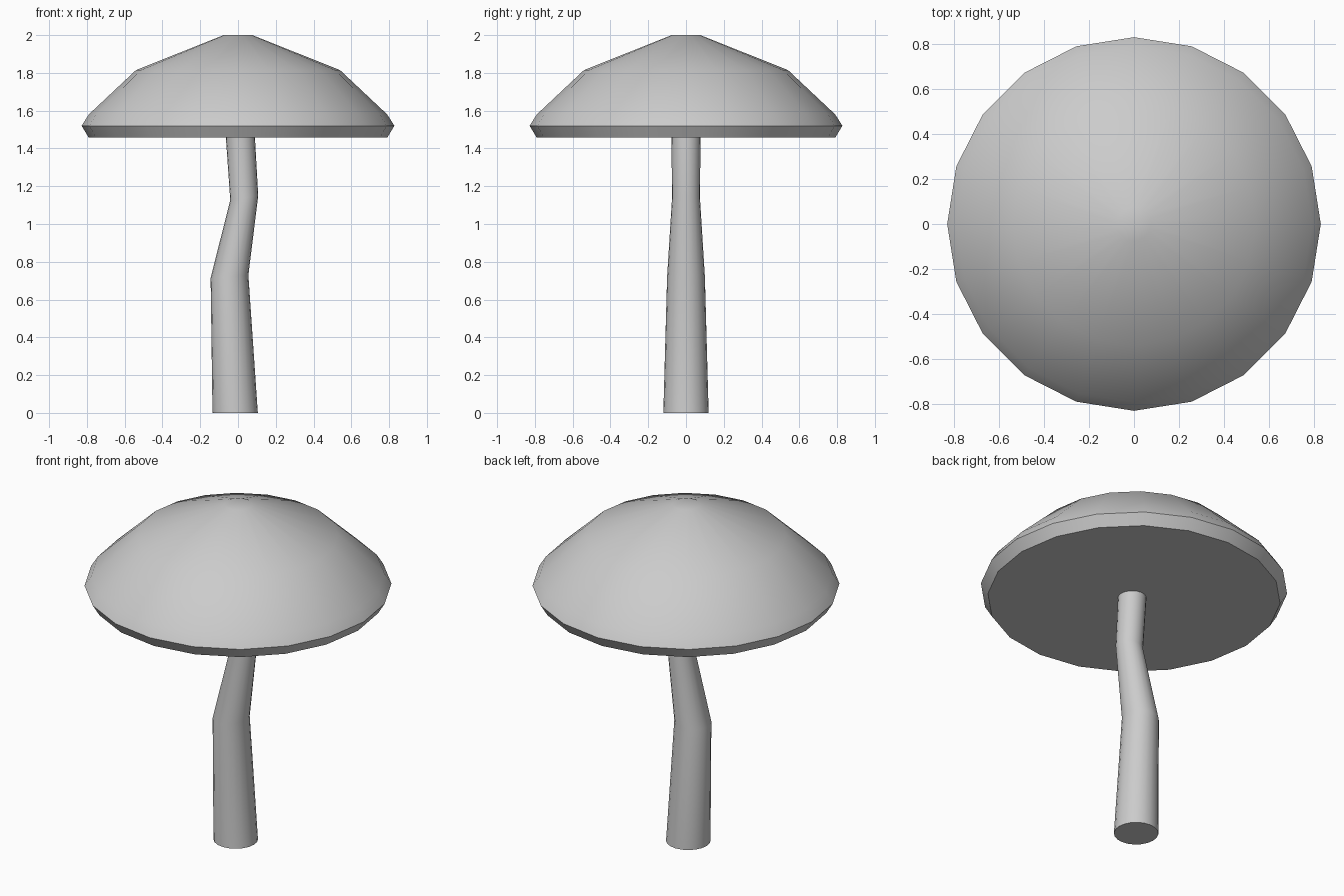
import bpy, bmesh
from math import cos, sin, pi, radians

if "Cube" in bpy.data.objects:
    bpy.data.objects.remove(bpy.data.objects["Cube"])

SIDES = 20


def lathe(name, rings, smooth_angle):
    """Loft capped rings given as (centre_x, z, radius, tilt along x)."""
    bm = bmesh.new()
    loops = []
    for cx, z, r, tilt in rings:
        loop = []
        for i in range(SIDES):
            a = 2 * pi * i / SIDES
            loop.append(bm.verts.new((cx + r * cos(a), r * sin(a), z + tilt * cos(a))))
        loops.append(loop)
    for low, high in zip(loops, loops[1:]):
        for i in range(SIDES):
            j = (i + 1) % SIDES
            bm.faces.new((low[i], low[j], high[j], high[i]))
    bm.faces.new(loops[0][::-1])
    bm.faces.new(loops[-1])
    mesh = bpy.data.meshes.new(name)
    bm.to_mesh(mesh)
    bm.free()
    obj = bpy.data.objects.new(name, mesh)
    bpy.context.collection.objects.link(obj)
    bpy.ops.object.select_all(action='DESELECT')
    obj.select_set(True)
    bpy.context.view_layer.objects.active = obj
    bpy.ops.object.shade_smooth_by_angle(angle=radians(smooth_angle))
    return obj


# Bent, tapering stem
lathe("stem", [
    (-0.015, 0.0, 0.12, 0.0),
    (-0.045, 0.722, 0.10, 0.007),
    (0.033, 1.138, 0.074, 0.012),
    (0.012, 1.47, 0.077, 0.0),
], 40)

# Broad cap with a flat underside and bevelled rim
lathe("cap", [
    (0, 1.457, 0.79, 0),
    (0, 1.52, 0.828, 0),
    (0, 1.58, 0.79, 0),
    (0, 1.815, 0.54, 0),
    (0, 2.0, 0.075, 0),
], 40)
